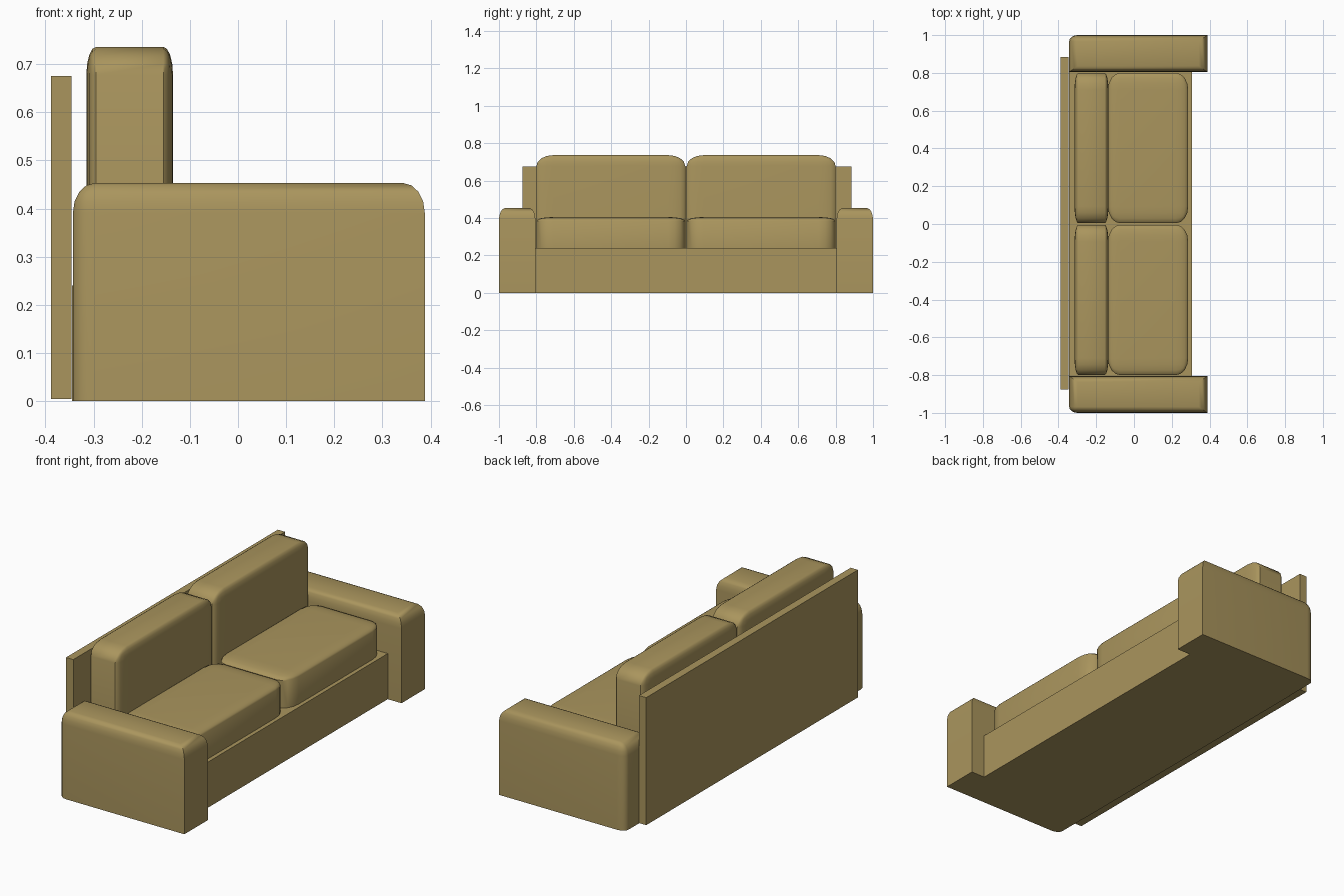
import bpy, bmesh
from mathutils import Vector, Matrix
from math import radians

if "Cube" in bpy.data.objects:
    bpy.data.objects.remove(bpy.data.objects["Cube"])

fabric = bpy.data.materials.new("tan_fabric")
fabric.diffuse_color = (0.40, 0.30, 0.11, 1)
fabric.use_nodes = True
fabric.node_tree.nodes["Principled BSDF"].inputs["Base Color"].default_value = fabric.diffuse_color


def block(name, lo, hi, radii=None, pick=None, segments=4):
    """Box from lo to hi; edges chosen by pick(midpoint in -1..1) get an elliptical round."""
    lo, hi = Vector(lo), Vector(hi)
    size, mid = hi - lo, (lo + hi) / 2
    r = Vector(radii or (1, 1, 1))
    bm = bmesh.new()
    bmesh.ops.create_cube(bm, size=2)
    edges = []
    if pick:
        edges = [e for e in bm.edges if pick((e.verts[0].co + e.verts[1].co) / 2)]
    # round with unit radius in stretched space, then scale to real size
    for v in bm.verts:
        v.co = Vector([v.co[i] * size[i] / 2 / r[i] for i in range(3)])
    if edges:
        bmesh.ops.bevel(bm, geom=edges, offset=1, offset_type='OFFSET',
                        segments=segments, profile=0.5, affect='EDGES')
    for v in bm.verts:
        v.co = Vector([v.co[i] * r[i] for i in range(3)]) + mid
    bmesh.ops.recalc_face_normals(bm, faces=bm.faces)
    mesh = bpy.data.meshes.new(name)
    bm.to_mesh(mesh)
    bm.free()
    mesh.materials.append(fabric)
    ob = bpy.data.objects.new(name, mesh)
    bpy.context.collection.objects.link(ob)
    if edges:
        bpy.ops.object.select_all(action='DESELECT')
        ob.select_set(True)
        bpy.context.view_layer.objects.active = ob
        bpy.ops.object.shade_smooth_by_angle(angle=radians(35))
    return ob


# frame
block("base", (-0.345, -0.805, 0), (0.308, 0.805, 0.24))
block("back_panel", (-0.388, -0.875, 0.004), (-0.346, 0.885, 0.675))

for side, s in (("right", -1), ("left", 1)):
    def span(a, b):
        return sorted((s * a, s * b))

    # armrest: rounded top and rounded outer rear corner
    y0, y1 = span(0.805, 1.0)
    block(side + "_armrest", (-0.343, y0, 0), (0.388, y1, 0.453), (0.045, 0.032, 0.062),
          lambda m: m.z > 0.5 or (m.x < -0.5 and m.y * s > 0.5))

    # cushions: every edge rounded except around the bottom
    y0, y1 = span(0.004, 0.80)
    block(side + "_seat_cushion", (-0.138, y0, 0.24), (0.287, y1, 0.405),
          (0.065, 0.09, 0.02), lambda m: m.z > -0.5)
    block(side + "_back_cushion", (-0.315, y0, 0.24), (-0.135, y1, 0.736),
          (0.02, 0.09, 0.058), lambda m: m.z > -0.5)
